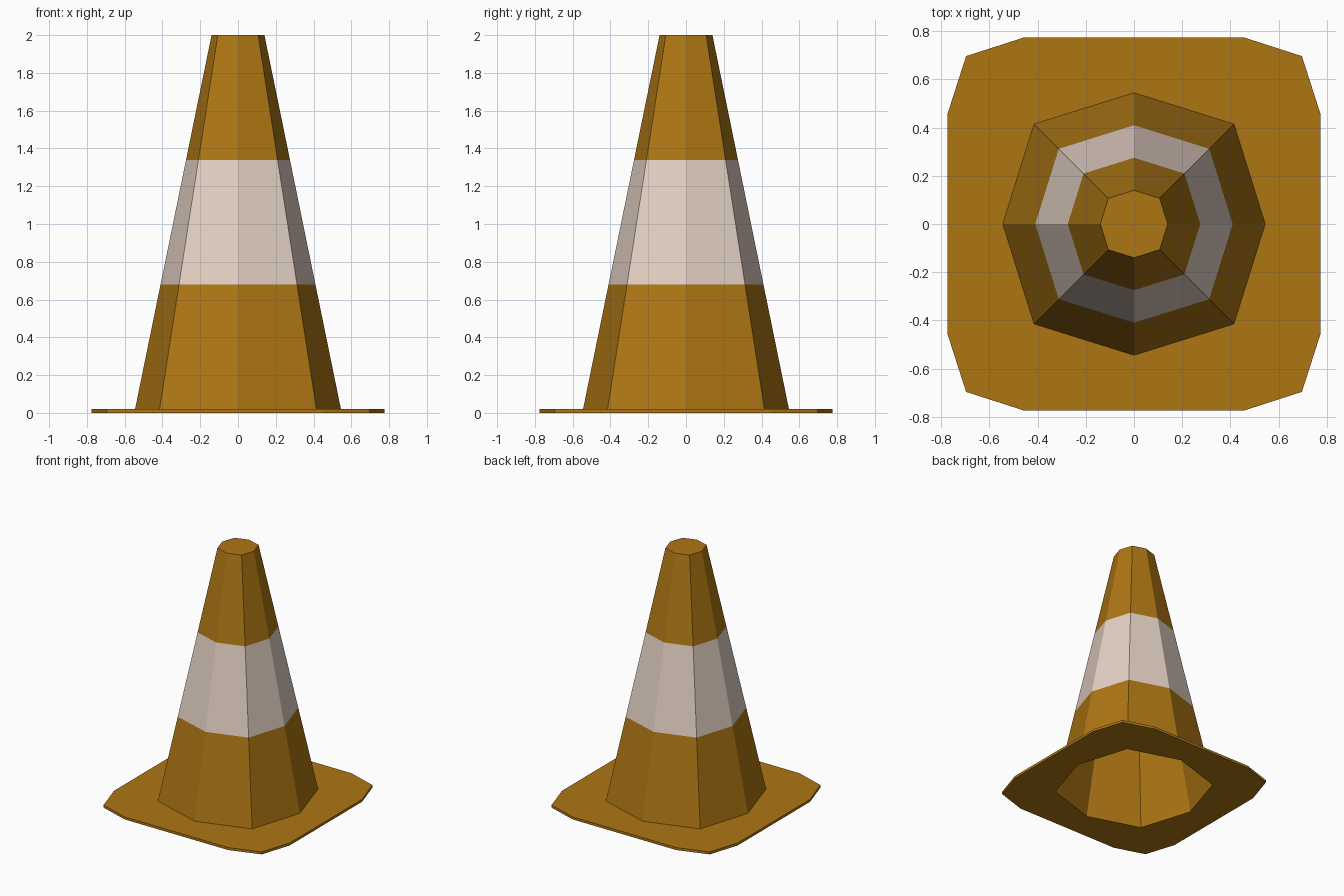
import bpy, bmesh, math

if "Cube" in bpy.data.objects:
    bpy.data.objects.remove(bpy.data.objects["Cube"])


def material(name, rgb):
    mat = bpy.data.materials.new(name)
    mat.diffuse_color = (*rgb, 1)
    mat.use_nodes = True
    mat.node_tree.nodes["Principled BSDF"].inputs["Base Color"].default_value = mat.diffuse_color
    return mat


orange = material("orange", (0.42, 0.18, 0.007))
white = material("reflective_white", (0.77, 0.635, 0.55))


def octagon(r):
    """Slightly squarish octagon: diagonal corners sit further out."""
    return [(r * k * math.cos(i * math.pi / 4), r * k * math.sin(i * math.pi / 4))
            for i in range(8) for k in [1.077 if i % 2 else 1.0]]


# Base plate: rounded square outline with the cone's octagonal opening
corner = [(0.775, 0.455), (0.697, 0.697), (0.455, 0.775)]
outline = []
for quarter in range(4):
    outline += corner
    corner = [(-y, x) for x, y in corner]

curve = bpy.data.curves.new("base_plate", 'CURVE')
curve.dimensions = '2D'
curve.fill_mode = 'BOTH'
curve.extrude = 0.01
for points in (outline, octagon(0.545)):
    spline = curve.splines.new('POLY')
    spline.points.add(len(points) - 1)
    for p, (x, y) in zip(spline.points, points):
        p.co = (x, y, 0, 1)
    spline.use_cyclic_u = True
    spline.use_smooth = False
curve.materials.append(orange)
base = bpy.data.objects.new("base_plate", curve)
base.location.z = 0.01
bpy.context.collection.objects.link(base)
bpy.context.view_layer.objects.active = base
base.select_set(True)
bpy.ops.object.convert(target='MESH')

# Hollow cone body: three bands, open below and capped on top
bm = bmesh.new()
rings = []
for r, z in [(0.545, 0.02), (0.41, 0.68), (0.275, 1.34), (0.14, 2.0)]:
    rings.append([bm.verts.new((x, y, z)) for x, y in octagon(r)])
for band in range(3):
    low, high = rings[band], rings[band + 1]
    for i in range(8):
        j = (i + 1) % 8
        face = bm.faces.new((low[i], low[j], high[j], high[i]))
        face.material_index = 1 if band == 1 else 0
bm.faces.new(rings[-1])
mesh = bpy.data.meshes.new("cone_body")
bm.to_mesh(mesh)
bm.free()
mesh.materials.append(orange)
mesh.materials.append(white)
bpy.context.collection.objects.link(bpy.data.objects.new("cone_body", mesh))
